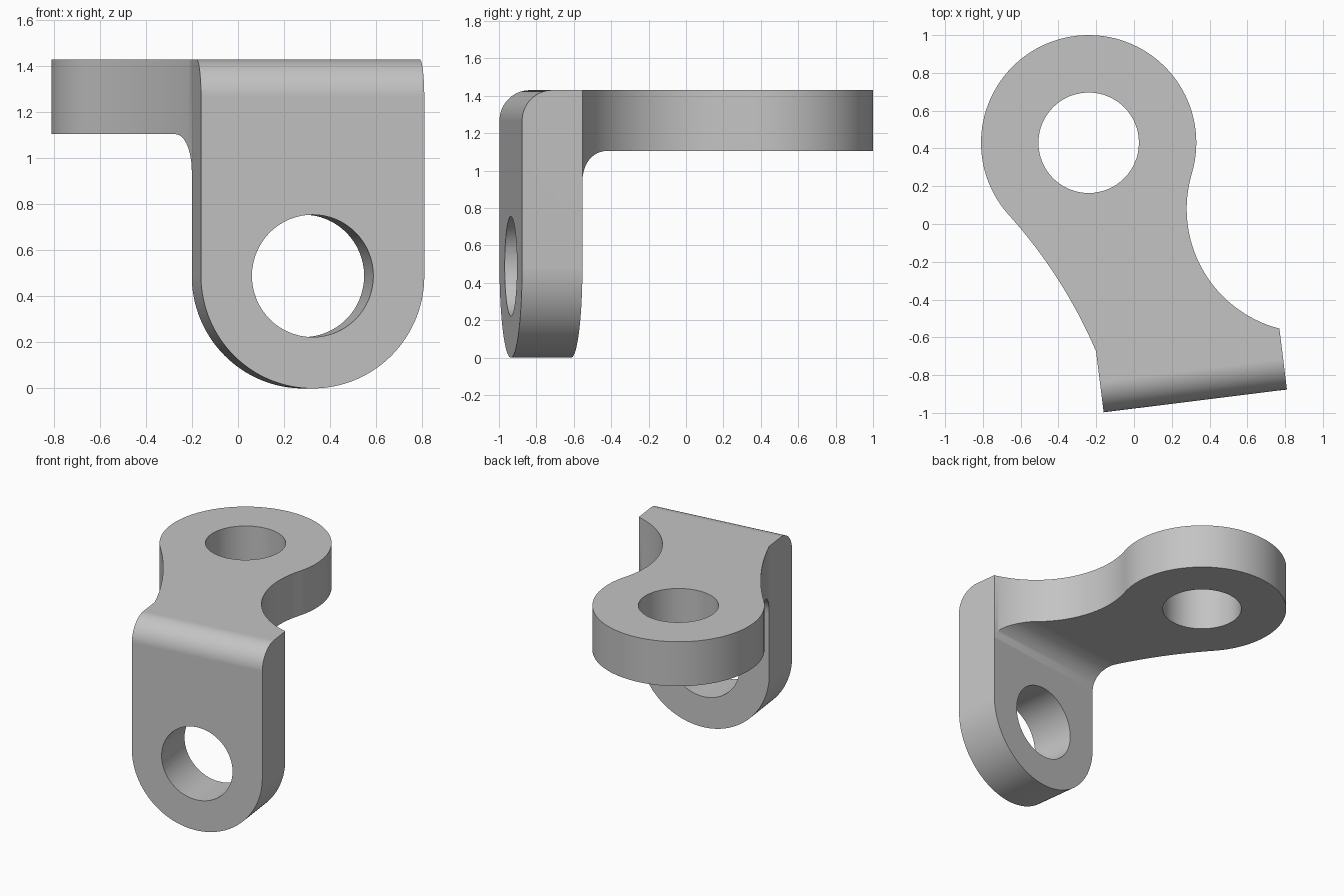
import bpy
import bmesh
from math import atan2, cos, hypot, pi, radians, sin, sqrt
from mathutils import Matrix, Vector

if "Cube" in bpy.data.objects:
    bpy.data.objects.remove(bpy.data.objects["Cube"], do_unlink=True)

THICK, BEND, HEIGHT = 0.325, 0.163, 1.43
HALF_WIDTH, HOLE = 0.489, 0.266
EYE, EYE_RADIUS = Vector((-0.24, 0.43)), 0.57

# Frame of the upright plate: local x along its width, local y into its thickness
PLATE = Matrix.Translation((0.3245, -0.9365, 0)) @ Matrix.Rotation(radians(7.1), 4, 'Z')


def arc(centre, radius, start, end, steps):
    """Points on an arc, both ends included."""
    return [Vector((centre[0] + radius * cos(start + (end - start) * i / steps),
                    centre[1] + radius * sin(start + (end - start) * i / steps)))
            for i in range(steps + 1)]


def prism(name, points, low, high, to_space, matrix=Matrix()):
    """Extrude a closed 2D profile; to_space maps (a, b, depth) to xyz."""
    bm = bmesh.new()
    rings = [[bm.verts.new(to_space(p[0], p[1], d)) for p in points] for d in (low, high)]
    bm.faces.new(rings[0])
    bm.faces.new(rings[1])
    for i in range(len(points)):
        j = (i + 1) % len(points)
        bm.faces.new((rings[0][i], rings[0][j], rings[1][j], rings[1][i]))
    bm.transform(matrix)
    bmesh.ops.recalc_face_normals(bm, faces=bm.faces)
    mesh = bpy.data.meshes.new(name)
    bm.to_mesh(mesh)
    bm.free()
    obj = bpy.data.objects.new(name, mesh)
    bpy.context.collection.objects.link(obj)
    return obj


def upward(a, b, d):
    return (a, b, d)


def sideways(a, b, d):
    return (d, a, b)


def through(a, b, d):
    return (a, d, b)


def angle_to(centre, point):
    return atan2(point[1] - centre[1], point[0] - centre[0])


# Bent strip: L-shaped section with rounded outer and inner bend
section = [(0, -0.1)]
section += arc((BEND, HEIGHT - BEND), BEND, pi, pi / 2, 20)
section += [(3, HEIGHT), (3, HEIGHT - THICK)]
section += arc((THICK + BEND, HEIGHT - THICK - BEND), BEND, pi / 2, pi, 20)
section += [(THICK, -0.1)]
bracket = prism("bent_bracket", section, -2, 2, sideways, PLATE)

# Plan outline: plate strip, concave waist and round eye
front_left, front_right, back_right, back_left = [
    (PLATE @ Vector((x, y, 0))).to_2d()
    for x, y in ((-HALF_WIDTH, 0), (HALF_WIDTH, 0), (HALF_WIDTH, THICK), (-HALF_WIDTH, THICK))]


def waist(corner, direction):
    """Centre and radius of the arc tangent to the eye that ends at a corner."""
    d = corner - EYE
    along = d.dot(direction)
    radius = (d.length_squared - 2 * EYE_RADIUS * along + EYE_RADIUS ** 2) / (2 * (along - EYE_RADIUS))
    return EYE + direction * (EYE_RADIUS + radius), radius


right_dir = Vector((0.958, -0.286)).normalized()
left_dir = Vector((-0.742, -0.67)).normalized()
right_c, right_r = waist(back_right, right_dir)
left_c, left_r = waist(back_left, left_dir)

outline = [front_left, front_right]
start = angle_to(right_c, back_right) % (2 * pi)
outline += arc(right_c, right_r, start, angle_to(right_c, EYE) % (2 * pi), 32)
outline += arc(EYE, EYE_RADIUS, angle_to(EYE, right_c), angle_to(EYE, left_c) % (2 * pi), 72)[1:]
outline += arc(left_c, left_r, angle_to(left_c, EYE), angle_to(left_c, back_left), 24)[1:]
plan = prism("plan_cutter", outline, -1, 3, upward)

# Rounded lower end of the plate
r = HALF_WIDTH + 0.0002
end = [(-0.7, HALF_WIDTH)] + arc((0, HALF_WIDTH), r, pi, 2 * pi, 64)
end += [(0.7, HALF_WIDTH), (0.7, -0.3), (-0.7, -0.3)]
round_end = prism("round_end_cutter", end, -0.3, 0.7, through, PLATE)

# Bolt holes
circle = arc((0, HALF_WIDTH), HOLE, 0, 2 * pi, 64)[:-1]
plate_hole = prism("plate_hole_cutter", circle, -0.3, 0.7, through, PLATE)
circle = arc(EYE, HOLE, 0, 2 * pi, 64)[:-1]
eye_hole = prism("eye_hole_cutter", circle, 0.9, 2, upward)

cutters = [(plan, 'INTERSECT'), (round_end, 'DIFFERENCE'),
           (plate_hole, 'DIFFERENCE'), (eye_hole, 'DIFFERENCE')]
for cutter, operation in cutters:
    cutter.hide_render = True
    mod = bracket.modifiers.new(cutter.name, 'BOOLEAN')
    mod.operation, mod.solver, mod.object = operation, 'EXACT', cutter

# Bake the cuts and drop the cutters
graph = bpy.context.evaluated_depsgraph_get()
baked = bpy.data.meshes.new_from_object(bracket.evaluated_get(graph))
bracket.modifiers.clear()
bracket.data = baked
for cutter, _ in cutters:
    bpy.data.objects.remove(cutter, do_unlink=True)

# Plain grey metal
grey = bpy.data.materials.new("grey_metal")
grey.use_nodes = True
colour = (0.55, 0.55, 0.55, 1)
grey.diffuse_color = colour
grey.node_tree.nodes["Principled BSDF"].inputs["Base Color"].default_value = colour
baked.materials.clear()
baked.materials.append(grey)

# Smooth curves with crisp edges and flat faces
bpy.ops.object.select_all(action='DESELECT')
bracket.select_set(True)
bpy.context.view_layer.objects.active = bracket
bpy.ops.object.shade_smooth_by_angle(angle=radians(30))
weighted = bracket.modifiers.new("flat_faces", 'WEIGHTED_NORMAL')
weighted.keep_sharp = True
